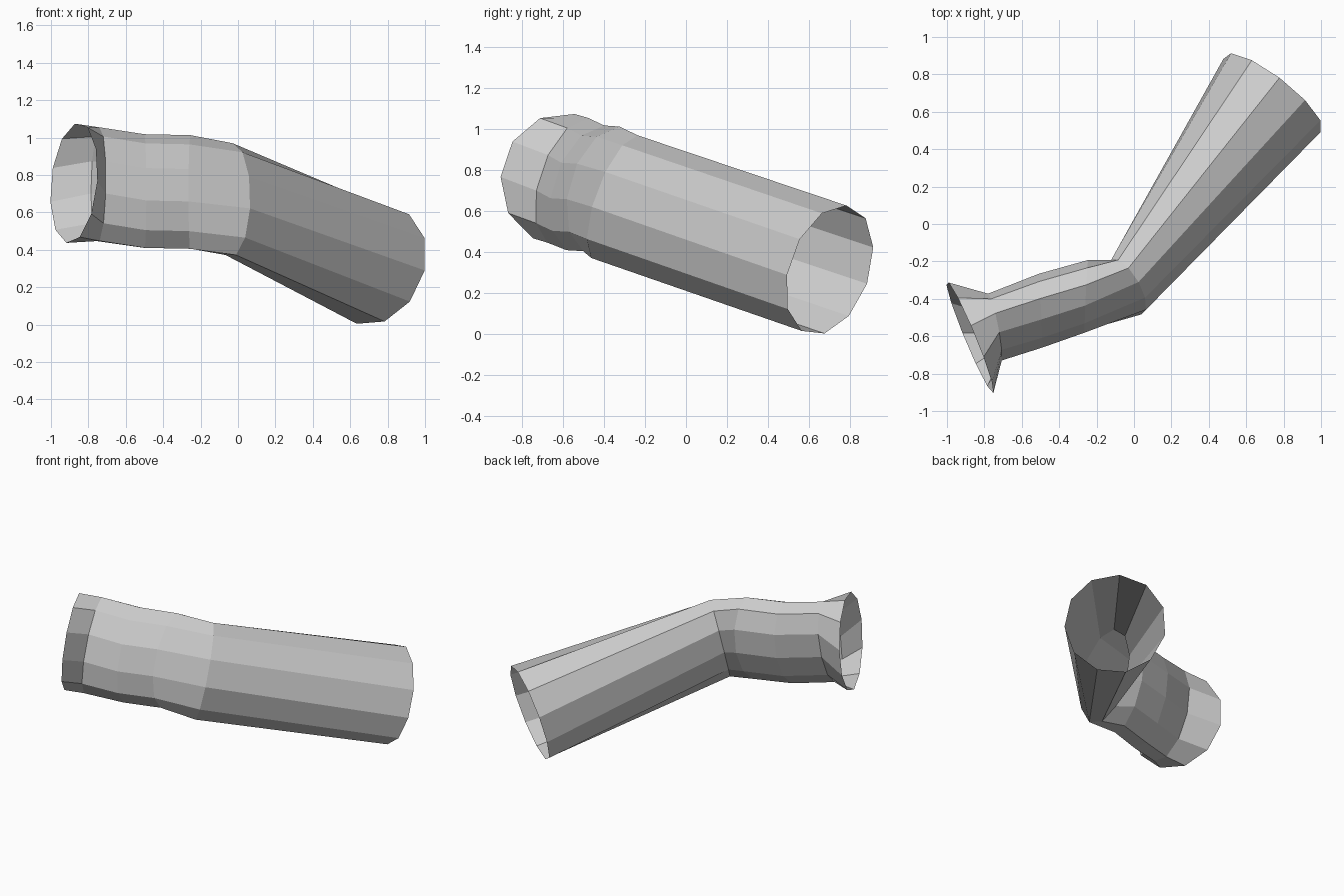
import bpy, math
from mathutils import Vector

if "Cube" in bpy.data.objects:
    bpy.data.objects.remove(bpy.data.objects["Cube"])

SIDES = 11

# Cross-sections along the pipe: centre, "up" semi-axis, "across" semi-axis, twist in degrees
sections = [
    ((-.877, -.605, .757), (.027, .01, .322), (-.124, .299, 0), 10),  # flared mouth
    ((-.746, -.555, .745), (.005, .078, .31), (-.04, .165, 0), 0),    # neck
    ((-.50, -.465, .708), (0, .067, .310), (-.01, .188, 0), 0),
    ((-.255, -.388, .703), (0, .063, .310), (.01, .186, 0), 0),
    ((-.034, -.335, .665), (.005, .10, .305), (-.10, .11, 0), 0),     # elbow
    ((.743, .699, .313), (.035, .083, .315), (-.263, .197, -.022), 0),  # round outlet
]


def ring(centre, up, across, twist):
    c, u, a = Vector(centre), Vector(up), Vector(across)
    angles = [math.radians(twist) + math.tau * k / SIDES for k in range(SIDES)]
    return [c + u * math.cos(t) + a * math.sin(t) for t in angles]


# Open-ended faceted pipe: loft neighbouring rings
verts = [p for s in sections for p in ring(*s)]
faces = []
for r in range(len(sections) - 1):
    for k in range(SIDES):
        n = (k + 1) % SIDES
        i, j = r * SIDES, (r + 1) * SIDES
        faces.append((i + k, i + n, j + n, j + k))

mesh = bpy.data.meshes.new("bent_pipe")
mesh.from_pydata(verts, [], faces)
mesh.update()
pipe = bpy.data.objects.new("bent_pipe", mesh)
bpy.context.collection.objects.link(pipe)
